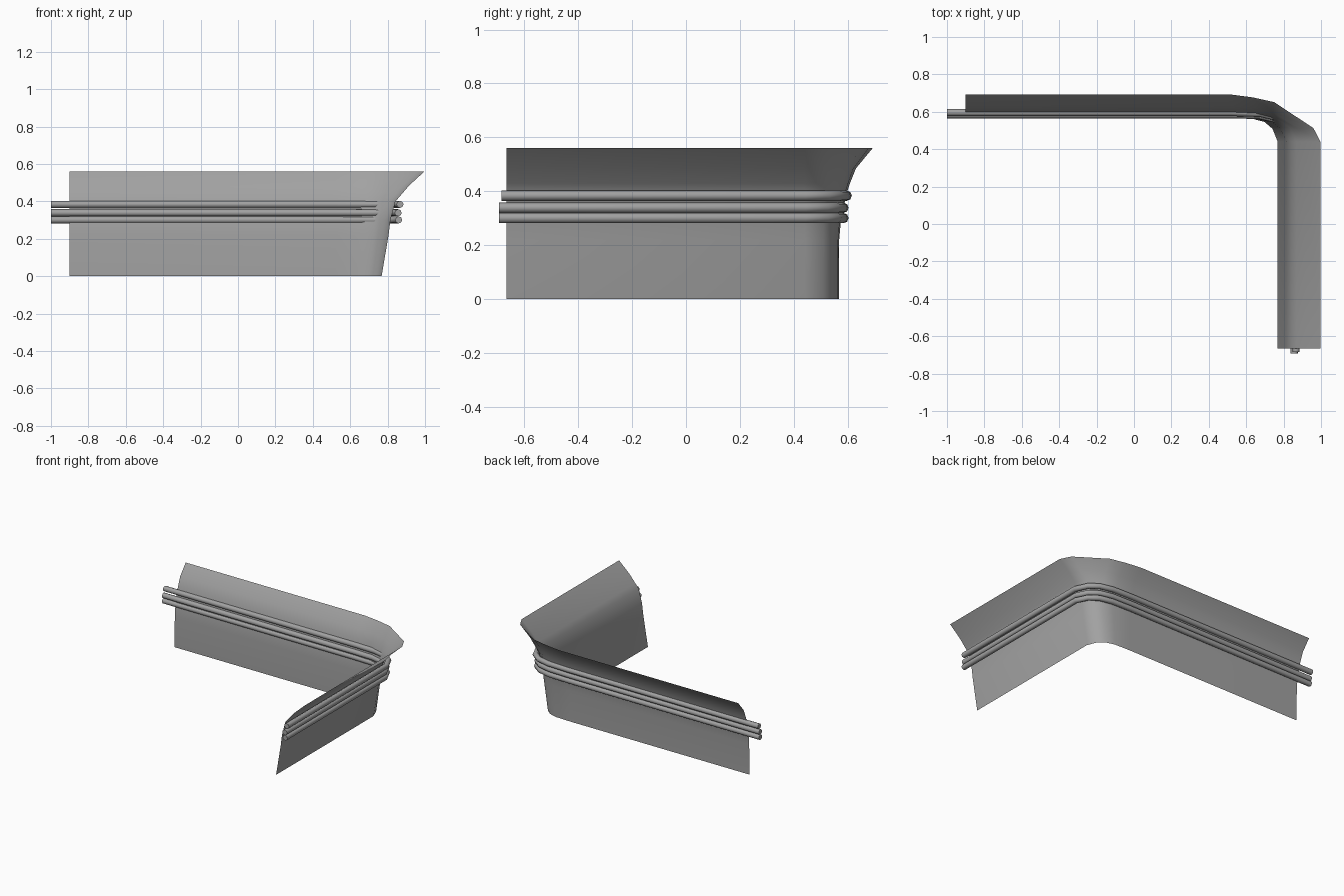
import bpy

cube = bpy.data.objects.get("Cube")
if cube:
    bpy.data.objects.remove(cube, do_unlink=True)

grey = bpy.data.materials.new("mid_grey")
grey.use_nodes = True
grey.diffuse_color = (0.36, 0.36, 0.36, 1)
grey.node_tree.nodes["Principled BSDF"].inputs["Base Color"].default_value = grey.diffuse_color

# Corner bends as fractions of the way along x and y
TIGHT_BEND = [(0, 0), (.45, .03), (.72, .17), (.89, .46), (1, 1)]
WIDE_BEND = [(0, 0), (.24, .06), (.48, .16), (.92, .71), (1, 1)]
BEND_X, BEND_Y = 0.52, 0.44


def blend(a, b, t):
    return a + (b - a) * t


def l_path(side_x, back_y, z, left_end, front_end, wide=0.0):
    """Back arm, rounded corner, then side arm."""
    points = [(left_end, back_y, z)]
    for (u0, v0), (u1, v1) in zip(TIGHT_BEND, WIDE_BEND):
        u, v = blend(u0, u1, wide), blend(v0, v1, wide)
        points.append((blend(BEND_X, side_x, u), blend(back_y, BEND_Y, v), z))
    points.append((side_x, front_end, z))
    return points


def finish(obj):
    bpy.ops.object.select_all(action='DESELECT')
    obj.select_set(True)
    bpy.context.view_layer.objects.active = obj
    bpy.ops.object.shade_smooth_by_angle(angle=0.87)


# Flared panel: each row gives side x, back y, height and corner width
rows = [(.768, .567, 0, 0), (.805, .568, .22, 0), (.815, .575, .30, .05),
        (.842, .598, .40, .25), (.868, .608, .43, .4),
        (.915, .63, .485, .65), (.997, .692, .56, 1)]
verts = []
for x, y, z, wide in rows:
    verts += l_path(x, y, z, -.9, -.665, wide)
n = len(verts) // len(rows)
faces = [(r * n + i, (r + 1) * n + i, (r + 1) * n + i + 1, r * n + i + 1)
         for r in range(len(rows) - 1) for i in range(n - 1)]
mesh = bpy.data.meshes.new("flared_panel")
mesh.from_pydata(verts, [], faces)
mesh.materials.append(grey)
panel = bpy.data.objects.new("flared_panel", mesh)
bpy.context.collection.objects.link(panel)
finish(panel)

# Three rails following the panel round the corner
rails = [("lower_rail", .859, .584, .301, -.693),
         ("middle_rail", .856, .584, .339, -.693),
         ("upper_rail", .866, .596, .384, -.685)]
for name, x, y, z, front_end in rails:
    curve = bpy.data.curves.new(name, 'CURVE')
    curve.dimensions = '3D'
    curve.bevel_depth = 0.019
    curve.bevel_resolution = 2
    curve.use_fill_caps = True
    path = l_path(x, y, z, -1, front_end)
    spline = curve.splines.new('POLY')
    spline.points.add(len(path) - 1)
    for point, co in zip(spline.points, path):
        point.co = (*co, 1)
    curve.materials.append(grey)
    rail = bpy.data.objects.new(name, curve)
    bpy.context.collection.objects.link(rail)
    bpy.ops.object.select_all(action='DESELECT')
    rail.select_set(True)
    bpy.context.view_layer.objects.active = rail
    bpy.ops.object.convert(target='MESH')
    finish(bpy.context.view_layer.objects.active)
